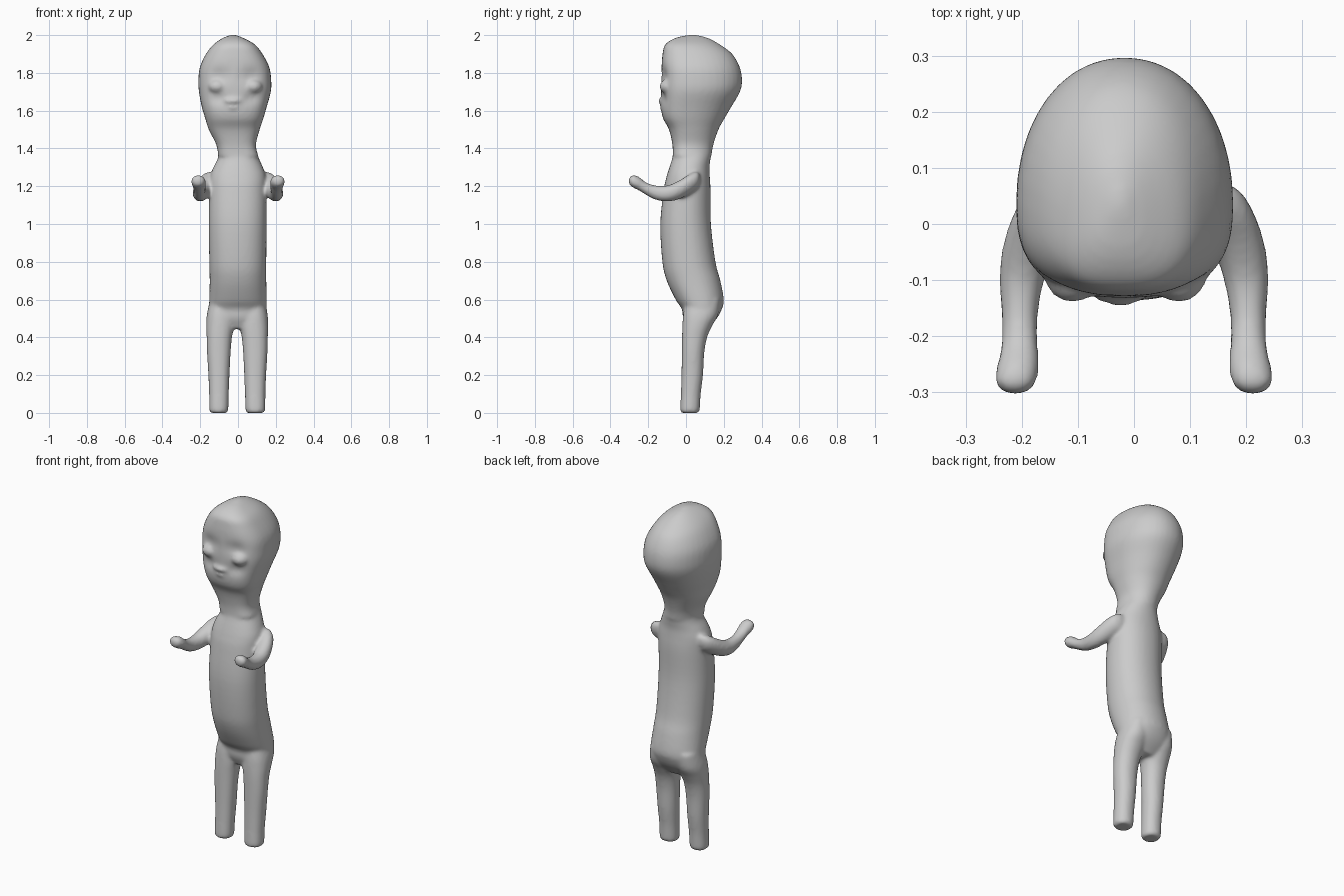
import bpy, bmesh, math
from mathutils import Vector, Matrix

bm = bmesh.new()


def spline(rows, steps=5):
    """Catmull-Rom interpolation of section rows."""
    out = []
    for i in range(len(rows) - 1):
        a, b = rows[max(i - 1, 0)], rows[i]
        c, d = rows[i + 1], rows[min(i + 2, len(rows) - 1)]
        for s in range(steps):
            t = s / steps
            out.append([q + 0.5 * t * (r - p + t * (2*p - 5*q + 4*r - w + t * (3*(q - r) + w - p)))
                        for p, q, r, w in zip(a, b, c, d)])
    return out + [list(rows[-1])]


def loft(rows, axis='z', mid=0.5, power=2.0, n=40):
    """Closed skin over rows of (position, u min, u max, v min, v max)."""
    rings = []
    for pos, u0, u1, v0, v1 in spline(rows):
        cu, cv, ring = (u0 + u1) / 2, v0 + mid * (v1 - v0), []
        for k in range(n):
            a = 2 * math.pi * k / n
            ca, sa = math.cos(a), math.sin(a)
            e = 2 / power if sa < 0 else 2 / 2.1
            u = cu + (u1 - u0) / 2 * math.copysign(abs(ca) ** e, ca)
            v = cv + ((v1 - cv) if sa > 0 else (cv - v0)) * math.copysign(abs(sa) ** e, sa)
            ring.append(bm.verts.new((u, v, pos) if axis == 'z' else (u, pos, v)))
        rings.append(ring)
    faces = [bm.faces.new(rings[0]), bm.faces.new(rings[-1])]
    for r, s in zip(rings, rings[1:]):
        for k in range(n):
            j = (k + 1) % n
            faces.append(bm.faces.new((r[k], r[j], s[j], s[k])))
    bmesh.ops.recalc_face_normals(bm, faces=faces)
    return [v for r in rings for v in r]


def blob(pos, size):
    m = Matrix.Translation(pos) @ Matrix.Diagonal((*size, 1))
    bmesh.ops.create_uvsphere(bm, u_segments=24, v_segments=16, radius=1, matrix=m)


# Head with a flattened face
head = loft([
    (1.36, -.105, .108, -.070, .135), (1.42, -.115, .095, -.072, .145),
    (1.50, -.155, .115, -.090, .172), (1.56, -.174, .135, -.122, .205),
    (1.62, -.192, .152, -.132, .240), (1.70, -.207, .174, -.132, .286),
    (1.76, -.210, .176, -.132, .297), (1.83, -.202, .166, -.130, .285),
    (1.90, -.170, .130, -.124, .245), (1.95, -.130, .090, -.110, .180),
    (1.985, -.080, .028, -.055, .115), (2.003, -.030, -.020, .030, .045)],
    mid=0.39, power=2.6)

# Eye sockets and dent under the eyes
for v in head:
    if v.co.y < -.03:
        for x, z, w, d in ((-.10, 1.785, .04, .015), (.07, 1.785, .04, .015),
                           (-.10, 1.665, .03, .014), (.07, 1.665, .03, .014)):
            r2 = ((v.co.x - x) / (w * 1.3)) ** 2 + ((v.co.z - z) / w) ** 2
            v.co.y += d * math.exp(-r2)

# Closed eyes and lips
for x in (-.11, .08):
    blob((x, -.090, 1.728), (.050, .050, .040))
blob((-.025, -.105, 1.652), (.062, .042, .022))
blob((-.025, -.100, 1.618), (.050, .040, .020))

# Torso
loft([
    (.445, -.10, .10, .010, .115), (.50, -.152, .147, -.015, .163),
    (.55, -.155, .152, -.022, .190), (.60, -.152, .152, -.055, .200),
    (.70, -.150, .150, -.102, .182), (.80, -.152, .150, -.125, .156),
    (1.00, -.155, .151, -.136, .132), (1.18, -.152, .150, -.118, .130),
    (1.25, -.148, .148, -.103, .126), (1.30, -.130, .132, -.088, .124),
    (1.35, -.106, .110, -.072, .130), (1.40, -.10, .09, -.065, .130)], power=2.3)

# Legs
leg = [(0, .050, .135, -.022, .062), (.012, .040, .144, -.030, .072),
       (.10, .037, .145, -.027, .078), (.20, .033, .149, -.024, .090),
       (.32, .027, .156, -.022, .097), (.40, .020, .158, -.021, .112),
       (.46, .008, .160, -.019, .138), (.52, .005, .157, -.015, .170),
       (.60, .020, .140, .000, .180)]
loft(leg, power=2.3)
loft([(z, -b - .008, -a - .012, c, d) for z, a, b, c, d in leg], power=2.3)

# Arms reaching forward
arm = [(.075, .120, .155, 1.225, 1.255), (.060, .095, .188, 1.190, 1.277),
       (.02, .110, .214, 1.160, 1.265), (-.04, .140, .234, 1.130, 1.228),
       (-.10, .160, .240, 1.119, 1.204), (-.16, .171, .236, 1.128, 1.204),
       (-.21, .171, .236, 1.153, 1.220), (-.25, .170, .244, 1.178, 1.250),
       (-.28, .173, .248, 1.192, 1.260), (-.297, .187, .236, 1.205, 1.250),
       (-.304, .205, .218, 1.220, 1.235)]
loft(arm, axis='y')
loft([(y, -b, -a, c, d) for y, a, b, c, d in arm], axis='y')

# Fuse everything into one smooth skin
mesh = bpy.data.meshes.new("figure_body")
bm.to_mesh(mesh)
bm.free()
body = bpy.data.objects.new("figure_body", mesh)
bpy.context.collection.objects.link(body)
remesh = body.modifiers.new("fuse", 'REMESH')
remesh.mode = 'VOXEL'
remesh.voxel_size = 0.009
remesh.use_smooth_shade = True
smooth = body.modifiers.new("soften", 'SMOOTH')
smooth.factor = 0.5
smooth.iterations = 8
